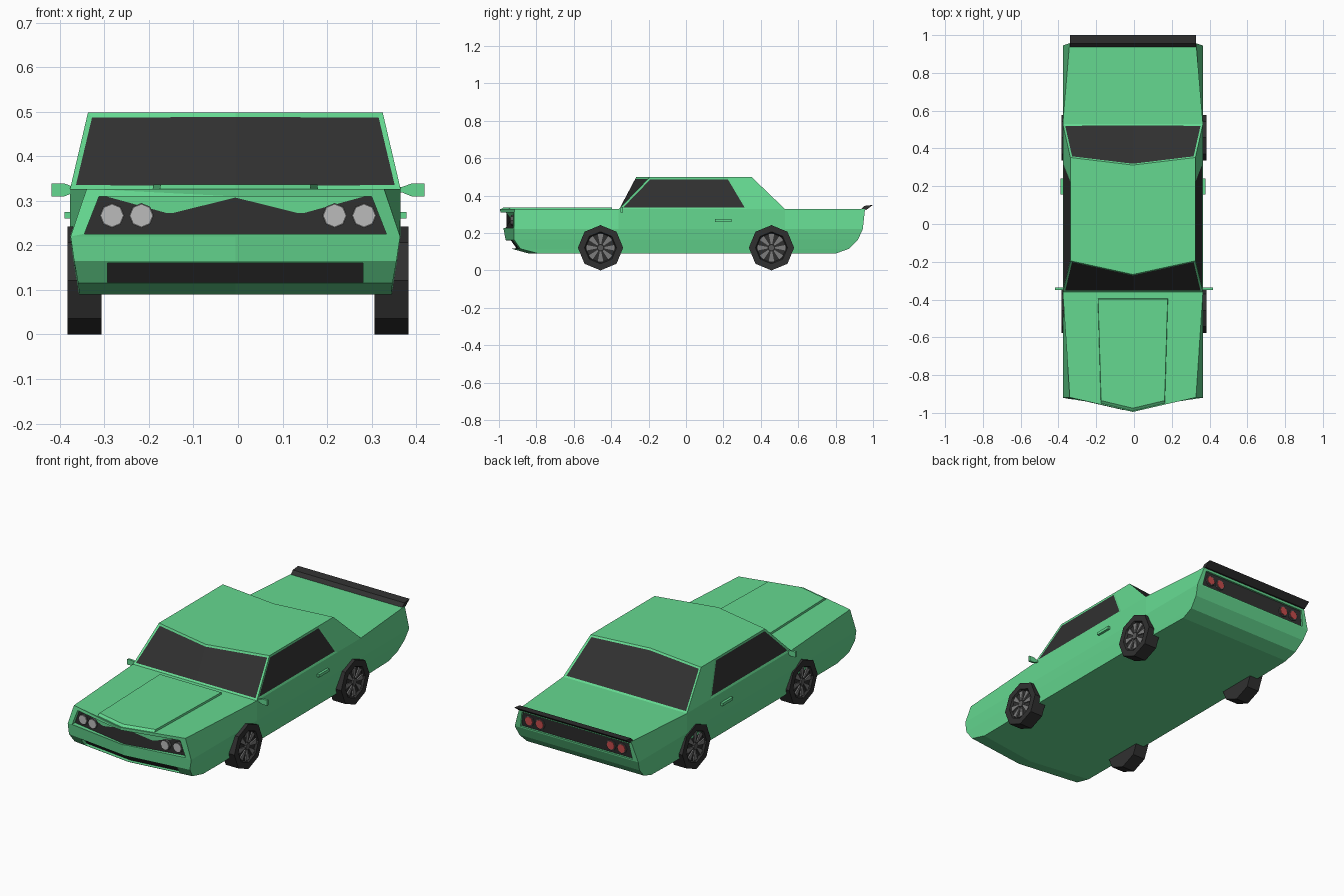
import bpy, bmesh, math

if "Cube" in bpy.data.objects:
    bpy.data.objects.remove(bpy.data.objects["Cube"])

DX = -0.006  # the shell sits slightly off the wheel centre line


def material(name, rgb):
    m = bpy.data.materials.new(name)
    m.diffuse_color = (*rgb, 1)
    m.use_nodes = True
    m.node_tree.nodes["Principled BSDF"].inputs["Base Color"].default_value = m.diffuse_color
    return m


GREEN = material("green_paint", (0.13, 0.69, 0.28))
BLACK = material("black_trim", (0.03, 0.03, 0.03))
GREY = material("rim_grey", (0.2, 0.2, 0.2))
DARK = material("lamp_rim", (0.1, 0.1, 0.1))
WHITE = material("lamp_white", (0.5, 0.5, 0.5))
RED = material("lamp_red", (0.55, 0.07, 0.07))


def finish(name, bm, mats, dx=0.0):
    bmesh.ops.recalc_face_normals(bm, faces=bm.faces)
    me = bpy.data.meshes.new(name)
    bm.to_mesh(me)
    bm.free()
    for m in mats:
        me.materials.append(m)
    ob = bpy.data.objects.new(name, me)
    ob.location.x = dx
    bpy.context.collection.objects.link(ob)
    return ob


def add_loft(bm, rings):
    vs = [[bm.verts.new(p) for p in r] for r in rings]
    n = len(vs[0])
    for a, b in zip(vs, vs[1:]):
        for i in range(n):
            j = (i + 1) % n
            bm.faces.new((a[i], a[j], b[j], b[i]))
    bm.faces.new(vs[0][::-1])
    bm.faces.new(vs[-1])


def loft(name, rings, mat, dx=0.0):
    bm = bmesh.new()
    add_loft(bm, rings)
    return finish(name, bm, [mat], dx)


def mirrored(half):
    """Close a half outline whose ends lie on x = 0."""
    return half + [(-x, v) for x, v in half[-2:0:-1]]


def plan(half, z):
    return [(x, y, z) for x, y in mirrored(half)]


def slab(name, half, c, s, t, depth, mat):
    """V-shaped front/rear panel: y = c + s|x| + t*z, extruded by depth."""
    out = mirrored(half)
    return loft(name, [[(x, c + s * abs(x) + t * z + d, z) for x, z in out]
                       for d in (0, depth)], mat, DX)


def circle(x, r, cy, cz, n=8):
    return [(x, cy + r * math.cos(i * math.tau / n), cz + r * math.sin(i * math.tau / n))
            for i in range(n)]


def box(name, x, y, z, mat, dx=0.0):
    return loft(name, [[(x[0], b, h), (x[1], b, h), (x[1], b, k), (x[0], b, k)]
                       for b in y for h, k in [z]], mat, dx)


# Lower body: plan outlines stacked by height
levels = [  # z, nose y, corner y, corner w, side w, rear y, rear w
    (0.09, -0.84, -0.79, 0.350, 0.352, 0.80, 0.345),
    (0.115, -0.93, -0.885, 0.353, 0.356, 0.87, 0.350),
    (0.165, -0.965, -0.92, 0.362, 0.364, 0.92, 0.360),
    (0.22, -0.975, -0.92, 0.370, 0.371, 0.945, 0.370),
    (0.327, -0.995, -0.918, 0.334, 0.371, 0.957, 0.335),
]
body = loft("body", [plan([(0, yc), (wf, yf), (wm, -0.36), (wm, 0.53), (wr, yr), (0, yr)], z)
                     for z, yc, yf, wf, wm, yr, wr in levels], GREEN, DX)

# Recesses with dark panels: grille, lower intake, tail panel
panels = [
    ("grille", [(0, 0.31), (0.306, 0.31), (0.339, 0.226), (0, 0.226)], -0.963, 0.19, 0, -1),
    ("lower_intake", [(0, 0.16), (0.287, 0.16), (0.287, 0.117), (0, 0.117)], -0.826, 0.13, -0.7, -1),
    ("tail_panel", [(0, 0.312), (0.32, 0.312), (0.335, 0.228), (0, 0.228)], 0.905, 0, 0.12, 1),
]
for name, half, c, s, t, d in panels:
    cut = slab("cutter", half, c, s, t, 0.2 * d, BLACK)
    cut.hide_render = True
    mod = body.modifiers.new(name, 'BOOLEAN')
    mod.operation, mod.solver, mod.object = 'DIFFERENCE', 'EXACT', cut
    bpy.context.view_layer.objects.active = body
    bpy.ops.object.modifier_apply(modifier=name)
    bpy.data.objects.remove(cut)
    slab(name, half, c - 0.002 * d, s, t, 0.005 * d, BLACK)

# Raised hood panel
loft("hood_panel", [plan([(0, -0.994), (0.17, -0.953), (0.186, -0.395), (0, -0.395)], 0.324),
                    plan([(0, -0.975), (0.168, -0.935), (0.184, -0.397), (0, -0.397)], 0.337)],
     GREEN, DX)

# Cabin with inset windows
bm = bmesh.new()
add_loft(bm, [plan([(0, -0.36), (0.371, -0.36), (0.371, 0.332), (0.371, 0.53), (0, 0.53)], 0.327),
              plan([(0, -0.267), (0.331, -0.195), (0.331, 0.23), (0.331, 0.352), (0, 0.312)], 0.498)])
bmesh.ops.recalc_face_normals(bm, faces=bm.faces)
groups = [[], [], [], []]
for f in bm.faces:
    n, c = f.normal, f.calc_center_median()
    if abs(n.z) > 0.98:
        continue
    if abs(n.x) > 0.8:
        if c.y < 0.2:
            groups[2 if n.x > 0 else 3].append(f)
    else:
        groups[0 if n.y < 0 else 1].append(f)
for g in groups:
    bmesh.ops.inset_region(bm, faces=g, thickness=0.011, depth=-0.002, use_even_offset=True)
    for f in g:
        f.material_index = 1
finish("cabin", bm, [GREEN, BLACK], DX)

# Rear spoiler
wing = [(0.935, 0.325), (0.955, 0.345), (1.0, 0.35), (0.965, 0.324)]
loft("spoiler", [[(x, y, z) for y, z in wing] for x in (-0.334, 0.334)], BLACK, DX)


def lamp(name, x, y, z, r, depth, mat):
    loft(name, [[(x + px, d, z + pz) for _, px, pz in circle(0, r, 0, 0)]
                for d in (y, y + depth)], mat)


# Head and tail lamps
for x in (-0.283, -0.217, 0.217, 0.283):
    y = -0.963 + 0.19 * abs(x)
    lamp("headlamp_rim", x, y + 0.005, 0.267, 0.028, -0.018, DARK)
    lamp("headlamp", x, y, 0.267, 0.0245, -0.016, WHITE)
    lamp("tail_lamp_rim", x * 0.98, 0.93, 0.27, 0.028, 0.017, DARK)
    lamp("tail_lamp", x * 0.98, 0.93, 0.27, 0.023, 0.020, RED)

for side in (-1, 1):
    # Door handle
    box("door_handle", (side * 0.36, side * 0.384), (0.155, 0.242), (0.26, 0.275), GREEN, DX)
    # Wing mirror
    loft("wing_mirror", [[(side * x, y, z) for y, z in
                          ((-0.349, lo), (-0.337, lo), (-0.337, hi), (-0.349, hi))]
                         for x, lo, hi in ((0.35, 0.319, 0.331), (0.368, 0.319, 0.331),
                                           (0.39, 0.31, 0.339), (0.419, 0.31, 0.339))], GREEN)
    # Wheels: tyre with dished rim, wedge spokes and hub
    for cy in (-0.457, 0.457):
        cz = 0.121
        loft("tyre", [circle(side * x, r, cy, cz) for x, r in
                      ((0.307, 0.121), (0.383, 0.121), (0.383, 0.086), (0.371, 0.08))], BLACK)
        bm = bmesh.new()
        for i in range(8):
            a = i * math.tau / 8
            wedge = [(0.02, -0.004), (0.074, -0.015), (0.074, 0.015), (0.02, 0.004)]
            add_loft(bm, [[(side * x, cy + r * math.cos(a) - w * math.sin(a),
                            cz + r * math.sin(a) + w * math.cos(a)) for r, w in wedge]
                          for x in (0.37, 0.378)])
        finish("spokes", bm, [GREY])
        loft("hub", [circle(side * x, 0.018, cy, cz) for x in (0.37, 0.38)], DARK)
